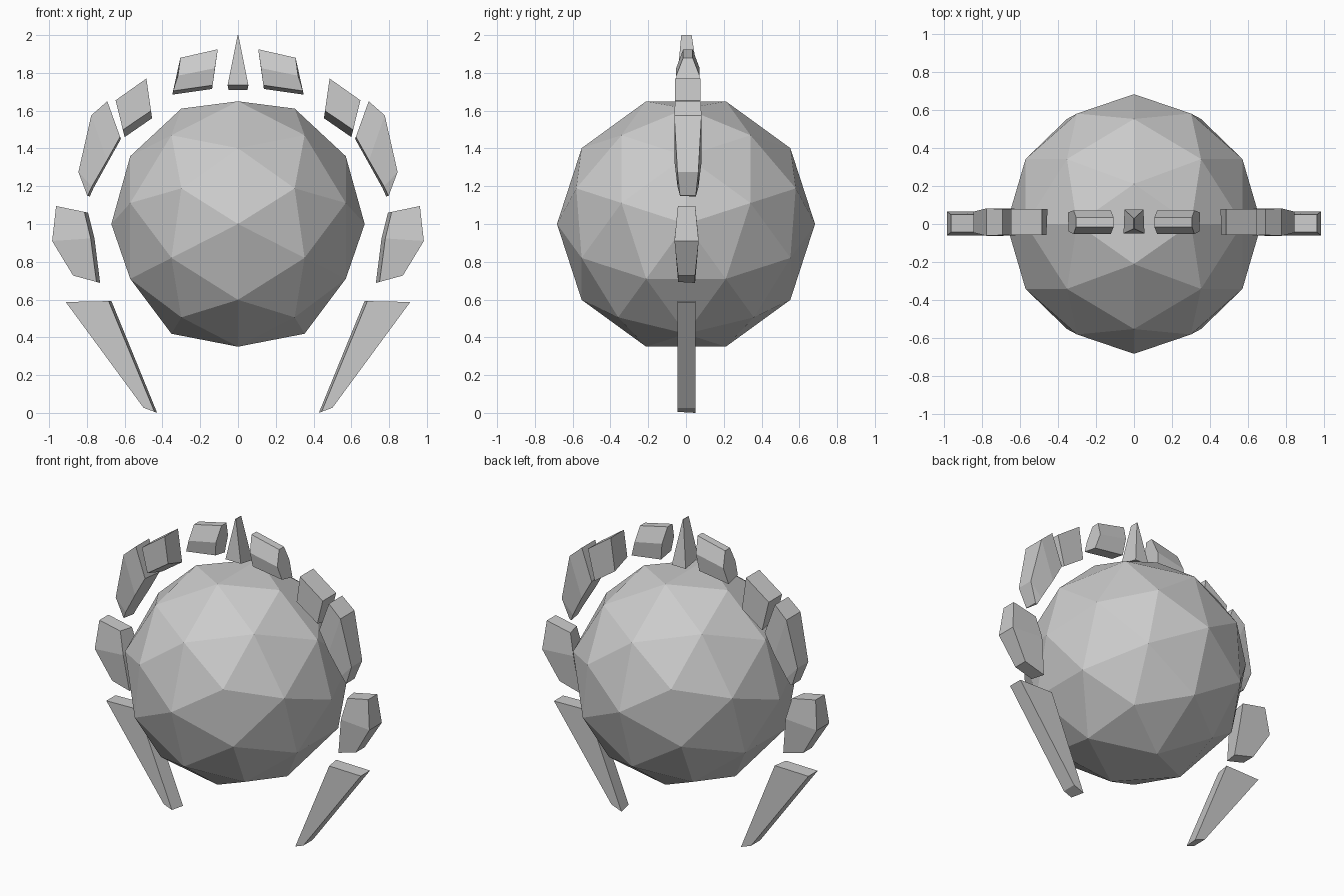
import bpy, bmesh
from math import pi
from mathutils import Matrix, Vector

if "Cube" in bpy.data.objects:
    bpy.data.objects.remove(bpy.data.objects["Cube"])


def finish(name, bm, mirror=True):
    bmesh.ops.recalc_face_normals(bm, faces=bm.faces)
    me = bpy.data.meshes.new(name)
    bm.to_mesh(me)
    bm.free()
    ob = bpy.data.objects.new(name, me)
    bpy.context.collection.objects.link(ob)
    if mirror:
        ob.modifiers.new("mirror", 'MIRROR')
    return ob


def loft(name, rings, mirror=True):
    """Skin closed rings of equal count and cap both ends."""
    bm = bmesh.new()
    loops = [[bm.verts.new(p) for p in r] for r in rings]
    n = len(loops[0])
    for a, b in zip(loops, loops[1:]):
        for i in range(n):
            j = (i + 1) % n
            bm.faces.new((a[i], a[j], b[j], b[i]))
    bm.faces.new(loops[0])
    bm.faces.new(loops[-1])
    return finish(name, bm, mirror)


def shard(name, rows, inset=0.02, yc=0.01):
    """Rows run along the arc; each row lists (x, z, half_depth) from inner to outer.
    The front inner edge is pulled outward to slope the inner face."""
    rings = []
    for row in rows:
        front = [Vector((x, yc - h, z)) for x, z, h in row]
        back = [Vector((x, yc + h, z)) for x, z, h in row]
        d = front[-1] - front[0]
        d.y = 0
        front[0] += d.normalized() * inset
        rings.append(front + back[::-1])
    return loft(name, rings)


# Central orb: half a faceted ball, mirrored
bm = bmesh.new()
bmesh.ops.create_icosphere(bm, subdivisions=2, radius=0.683)
bmesh.ops.rotate(bm, verts=bm.verts, cent=(0, 0, 0), matrix=Matrix.Rotation(pi / 2, 3, 'Y'))
bmesh.ops.delete(bm, geom=[v for v in bm.verts if v.co.x > 0.01], context='VERTS')
for v in bm.verts:
    v.co.x = 0 if v.co.x > -0.01 else v.co.x * 0.982
    v.co.z += 1
finish("orb", bm).modifiers["mirror"].use_clip = True

# Top spike
loft("top_spike", [
    [(-.055, -.05, 1.735), (.055, -.05, 1.735), (.05, .075, 1.71), (-.05, .075, 1.71)],
    [(-.002, -.025, 2), (.002, -.025, 2), (.002, .03, 2), (-.002, .03, 2)]], mirror=False)

# Ring shards, top to bottom
shard("crown_shard", [
    [(.137, 1.715, .05), (.122, 1.825, .062), (.107, 1.925, .025)],
    [(.348, 1.685, .05), (.318, 1.785, .062), (.305, 1.88, .025)]])
shard("shoulder_shard", [
    [(.455, 1.56, .068), (.485, 1.77, .068)],
    [(.60, 1.46, .068), (.648, 1.655, .068)]], inset=0.04)
shard("upper_side_shard", [
    [(.62, 1.45, .07), (.692, 1.65, .068)],
    [(.69, 1.325, .072), (.777, 1.575, .072)],
    [(.765, 1.19, .055), (.845, 1.275, .055)],
    [(.785, 1.145, .042), (.798, 1.15, .042)]], inset=0.012)
shard("lower_side_shard", [
    [(.794, 1.06, .046), (.963, 1.095, .046)],
    [(.76, .925, .064), (.984, .91, .064)],
    [(.73, .688, .045), (.873, .727, .045)]], yc=0.003)
shard("bottom_shard", [
    [(.67, .595, .047), (.912, .59, .047)],
    [(.428, .003, .047), (.50, .03, .047)]], inset=0.015, yc=0.002)
bpy.data.objects["bottom_shard"].location.z = -0.003
